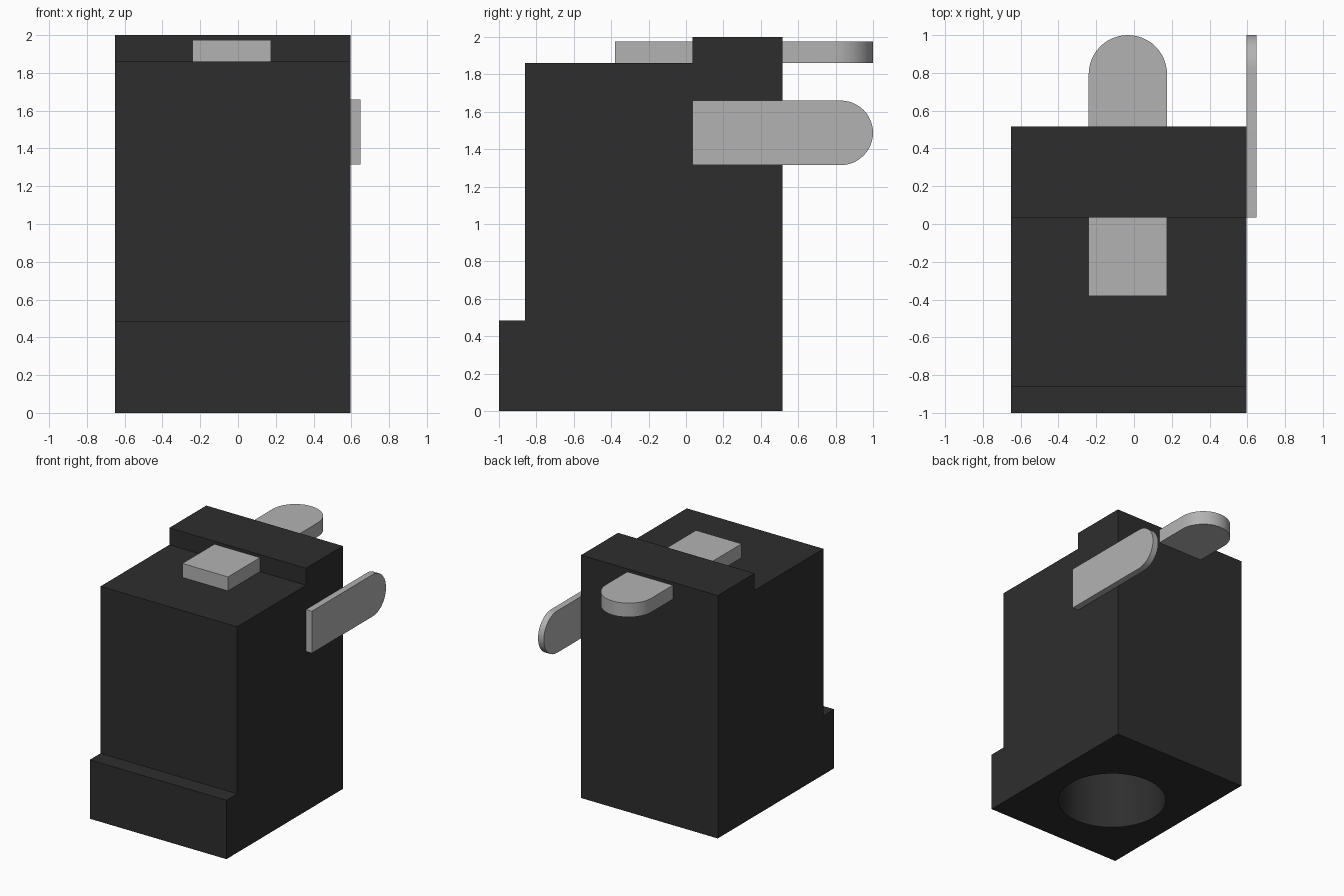
import bpy
import bmesh
import math
from mathutils import Matrix, Vector

if "Cube" in bpy.data.objects:
    bpy.data.objects.remove(bpy.data.objects["Cube"], do_unlink=True)


def material(name, color):
    mat = bpy.data.materials.new(name)
    mat.use_nodes = True
    mat.diffuse_color = (*color, 1)
    mat.node_tree.nodes["Principled BSDF"].inputs["Base Color"].default_value = (*color, 1)
    return mat


black = material("black plastic", (0.027, 0.027, 0.027))
silver = material("silver metal", (0.45, 0.45, 0.45))


def extrude_profile(name, points, offset, mat):
    """Extrude a closed 3D outline along an offset vector."""
    bm = bmesh.new()
    face = bm.faces.new([bm.verts.new(p) for p in points])
    ext = bmesh.ops.extrude_face_region(bm, geom=[face])
    verts = [v for v in ext["geom"] if isinstance(v, bmesh.types.BMVert)]
    bmesh.ops.translate(bm, verts=verts, vec=Vector(offset))
    bmesh.ops.recalc_face_normals(bm, faces=bm.faces)
    return make_object(name, bm, mat)


def make_object(name, bm, mat):
    mesh = bpy.data.meshes.new(name)
    bm.to_mesh(mesh)
    bm.free()
    mesh.materials.append(mat)
    obj = bpy.data.objects.new(name, mesh)
    bpy.context.collection.objects.link(obj)
    return obj


def smooth(obj):
    bpy.ops.object.select_all(action="DESELECT")
    obj.select_set(True)
    bpy.context.view_layer.objects.active = obj
    bpy.ops.object.shade_smooth_by_angle(angle=math.radians(30))


def tab_outline(start, end, low, high, steps=24):
    """Strip along y with a half-round far end; returns (y, across) pairs."""
    r, mid = (high - low) / 2, (high + low) / 2
    arc = [(end - r + r * math.cos(a), mid + r * math.sin(a))
           for a in (math.pi * (i / steps - 0.5) for i in range(steps + 1))]
    return [(start, low)] + arc + [(start, high)]


# Housing: stepped side profile, extruded across the width
LEFT, RIGHT = -0.65, 0.595
profile = [(-1, 0), (0.515, 0), (0.515, 2), (0.035, 2), (0.035, 1.86),
           (-0.86, 1.86), (-0.86, 0.485), (-1, 0.485)]
housing = extrude_profile("housing", [(LEFT, y, z) for y, z in profile],
                          (RIGHT - LEFT, 0, 0), black)

# Round socket bored up from the underside
DEPTH = 1.4
bm = bmesh.new()
bmesh.ops.create_cone(bm, cap_ends=True, segments=64, radius1=0.414, radius2=0.414,
                      depth=DEPTH + 0.2,
                      matrix=Matrix.Translation((-0.03, -0.30, DEPTH / 2 - 0.1)))
cutter = make_object("socket_cutter", bm, black)
cutter.hide_render = True
bore = housing.modifiers.new("socket", "BOOLEAN")
bore.operation = "DIFFERENCE"
bore.solver = "EXACT"
bore.object = cutter
bpy.context.view_layer.objects.active = housing
bpy.ops.object.modifier_apply(modifier=bore.name)
bpy.data.objects.remove(cutter, do_unlink=True)
smooth(housing)

# Flat terminal lying on top, running through the rear ridge
top_terminal = extrude_profile(
    "top_terminal",
    [(x, y, 1.86) for y, x in tab_outline(-0.38, 1.0, -0.24, 0.175)],
    (0, 0, 0.115), silver)
smooth(top_terminal)

# Upright terminal on the side wall
side_terminal = extrude_profile(
    "side_terminal",
    [(RIGHT, y, z) for y, z in tab_outline(0.035, 1.0, 1.315, 1.66)],
    (0.053, 0, 0), silver)
smooth(side_terminal)
